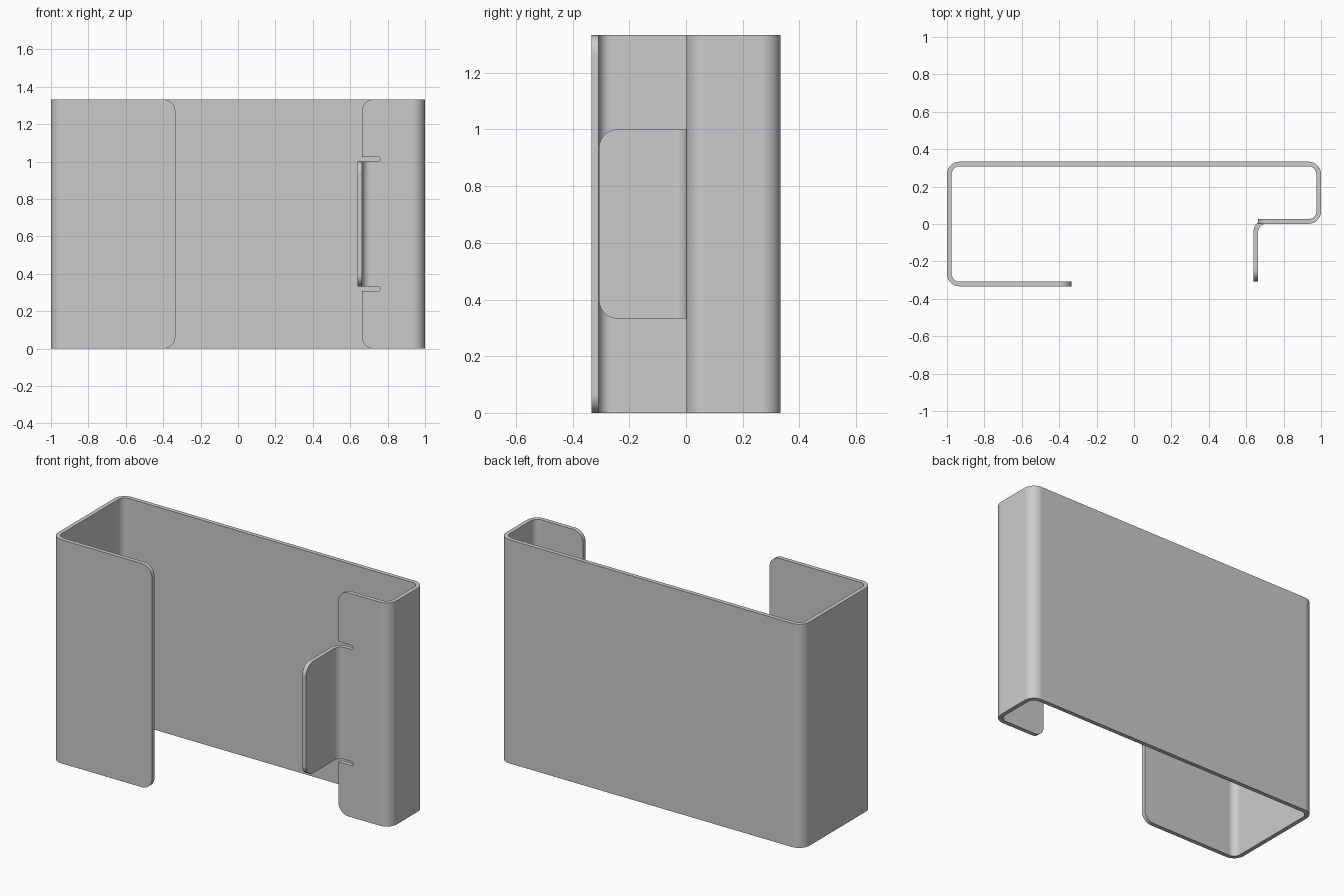
import bpy, bmesh, math
from mathutils import Vector

if "Cube" in bpy.data.objects:
    bpy.data.objects.remove(bpy.data.objects["Cube"])

T = 0.025        # sheet thickness
BEND = 0.0545    # bend radius at mid-thickness
H = 1.333


def bent_path(pts, steps=10):
    """Return (point, normal) samples along a polyline with rounded bends."""
    pts = [Vector(p) for p in pts]
    dirs = [(b - a).normalized() for a, b in zip(pts, pts[1:])]
    left = lambda d: Vector((-d.y, d.x))
    out = [(pts[0], left(dirs[0]))]
    for p, d0, d1 in zip(pts[1:-1], dirs, dirs[1:]):
        centre = p - d0 * BEND + d1 * BEND
        side = 1 if d0.cross(d1) > 0 else -1
        for i in range(steps + 1):
            a = math.pi / 2 * i / steps
            n = left(d0) * math.cos(a) + left(d1) * math.sin(a)
            out.append((centre - n * side * BEND, n))
    out.append((pts[-1], left(dirs[-1])))
    return out


def finish(name, bm):
    bmesh.ops.recalc_face_normals(bm, faces=bm.faces)
    me = bpy.data.meshes.new(name)
    bm.to_mesh(me)
    bm.free()
    ob = bpy.data.objects.new(name, me)
    bpy.context.collection.objects.link(ob)
    return ob


def sheet(name, pts, z0, z1, round_start, radius=0.065):
    """Bent strip of sheet metal with rounded corners on its free ends."""
    bm = bmesh.new()
    rings = []
    for p, n in bent_path(pts):
        a, b = p + n * T / 2, p - n * T / 2
        rings.append([bm.verts.new((q.x, q.y, z))
                      for q, z in ((a, z0), (b, z0), (b, z1), (a, z1))])
    for r, s in zip(rings, rings[1:]):
        for i in range(4):
            j = (i + 1) % 4
            bm.faces.new((r[i], r[j], s[j], s[i]))
    bm.faces.new(rings[0])
    bm.faces.new(rings[-1])
    ends = [rings[-1]] + ([rings[0]] if round_start else [])
    corners = [bm.edges.get(pair) for r in ends for pair in ((r[0], r[1]), (r[2], r[3]))]
    bmesh.ops.bevel(bm, geom=corners, offset=radius, offset_type='OFFSET',
                    segments=10, profile=0.5, affect='EDGES')
    return finish(name, bm)


def smooth(ob):
    bpy.ops.object.select_all(action='DESELECT')
    ob.select_set(True)
    bpy.context.view_layer.objects.active = ob
    bpy.ops.object.shade_smooth_by_angle(angle=math.radians(30))
    mod = ob.modifiers.new("flat_normals", 'WEIGHTED_NORMAL')
    mod.keep_sharp = True


# Wrapped body: front left flange, left wall, back, right wall, front right flange
body = sheet("bracket_body",
             [(-0.335, -0.3205), (-0.9875, -0.3205), (-0.9875, 0.3205),
              (0.9875, 0.3205), (0.9875, 0.0135), (0.662, 0.0135)], 0, H, True)

# Relief slots and the opening where the tab folds out
lo, hi, seam, slot_x, r = 0.333, 1.0, 0.735, 0.7475, T / 2
arc = [math.radians(-90 + 180 * i / 10) for i in range(11)]
outline = [(0.6, lo - T)]
outline += [(slot_x + r * math.cos(a), lo - r + r * math.sin(a)) for a in arc]
outline += [(seam, lo), (seam, hi)]
outline += [(slot_x + r * math.cos(a), hi + r + r * math.sin(a)) for a in arc]
outline += [(0.6, hi + T)]
bm = bmesh.new()
face = bm.faces.new([bm.verts.new((x, -0.05, z)) for x, z in outline])
ext = bmesh.ops.extrude_face_region(bm, geom=[face])
bmesh.ops.translate(bm, vec=(0, 0.15, 0),
                    verts=[v for v in ext["geom"] if isinstance(v, bmesh.types.BMVert)])
cutter = finish("slot_cutter", bm)
cutter.hide_render = True

cut = body.modifiers.new("slots", 'BOOLEAN')
cut.operation = 'DIFFERENCE'
cut.solver = 'EXACT'
cut.object = cutter
bpy.context.view_layer.objects.active = body
bpy.ops.object.modifier_apply(modifier=cut.name)
bpy.data.objects.remove(cutter)

# Tab folded forward out of the right flange
tab = sheet("folded_tab", [(seam, 0.0135), (0.6515, 0.0135), (0.6515, -0.307)],
            lo, hi, False)

for ob in (body, tab):
    smooth(ob)
